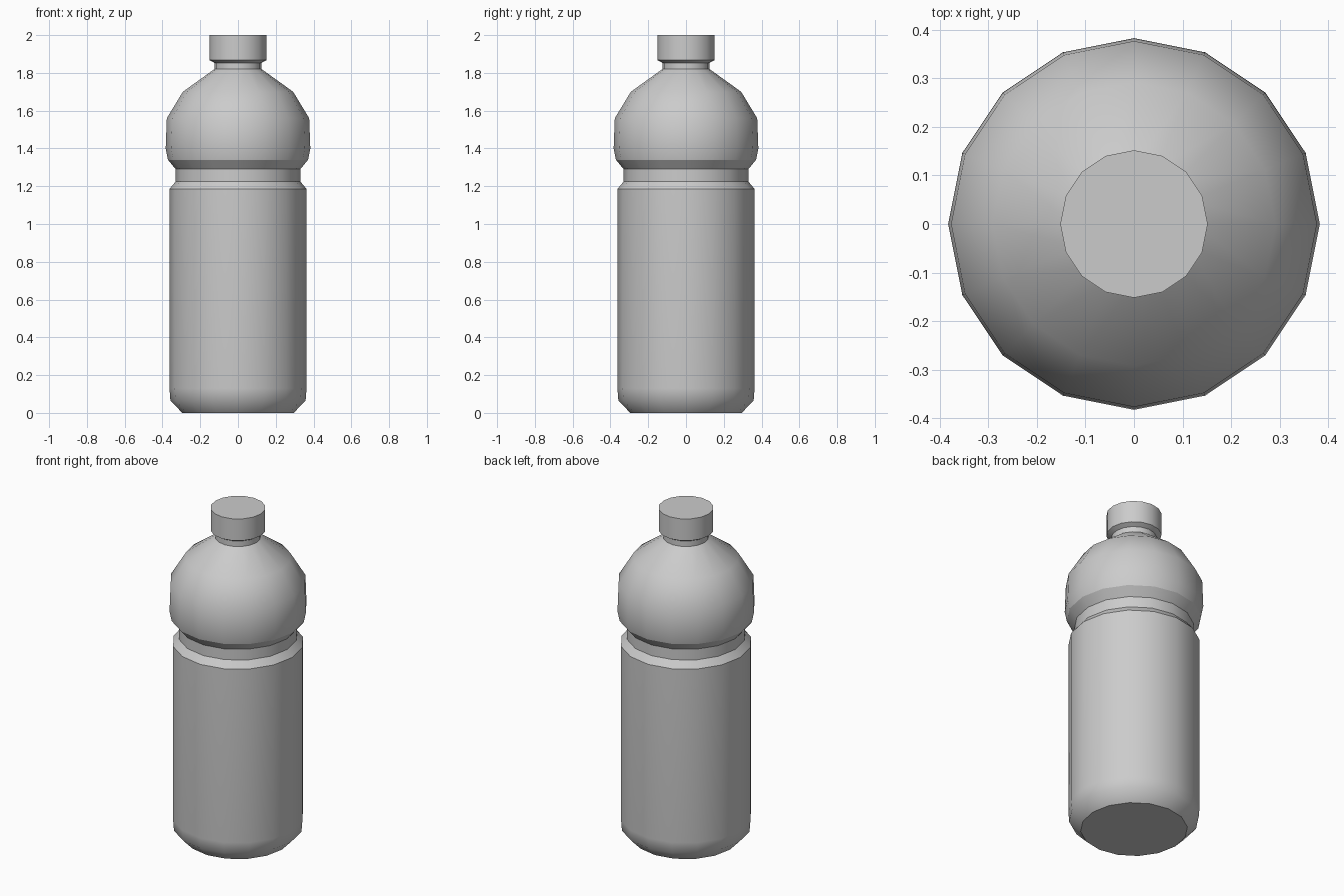
import bpy, bmesh, math

if "Cube" in bpy.data.objects:
    bpy.data.objects.remove(bpy.data.objects["Cube"])

SIDES = 16


def lathe(name, profile):
    """Revolve (radius, z, sharp) points from bottom to top, with capped ends."""
    bm = bmesh.new()
    rings = []
    for r, z, sharp in profile:
        rings.append([bm.verts.new((r * math.cos(a), r * math.sin(a), z))
                      for a in (2 * math.pi * i / SIDES for i in range(SIDES))])
    for lo, hi in zip(rings, rings[1:]):
        for i in range(SIDES):
            j = (i + 1) % SIDES
            bm.faces.new((lo[i], lo[j], hi[j], hi[i])).smooth = True
    bm.faces.new(rings[0][::-1])
    bm.faces.new(rings[-1])
    # hard creases around the chosen rings
    for ring, (r, z, sharp) in zip(rings, profile):
        if sharp:
            for i in range(SIDES):
                bm.edges.get((ring[i], ring[(i + 1) % SIDES])).smooth = False
    mesh = bpy.data.meshes.new(name)
    bm.to_mesh(mesh)
    bm.free()
    obj = bpy.data.objects.new(name, mesh)
    bpy.context.collection.objects.link(obj)
    return obj


# Bottle: rounded base, straight body, waist groove, domed shoulder, neck
lathe("bottle_body", [
    (0.295, 0.00, True),
    (0.358, 0.065, False),
    (0.363, 0.13, False),
    (0.363, 1.185, True),
    (0.330, 1.225, True),
    (0.330, 1.290, True),
    (0.371, 1.340, True),
    (0.383, 1.400, False),
    (0.377, 1.560, False),
    (0.292, 1.700, False),
    (0.125, 1.820, True),
    (0.125, 1.860, True),
])

# Screw cap with a slightly tapered underside
lathe("screw_cap", [
    (0.125, 1.853, True),
    (0.152, 1.868, True),
    (0.152, 2.000, True),
])
